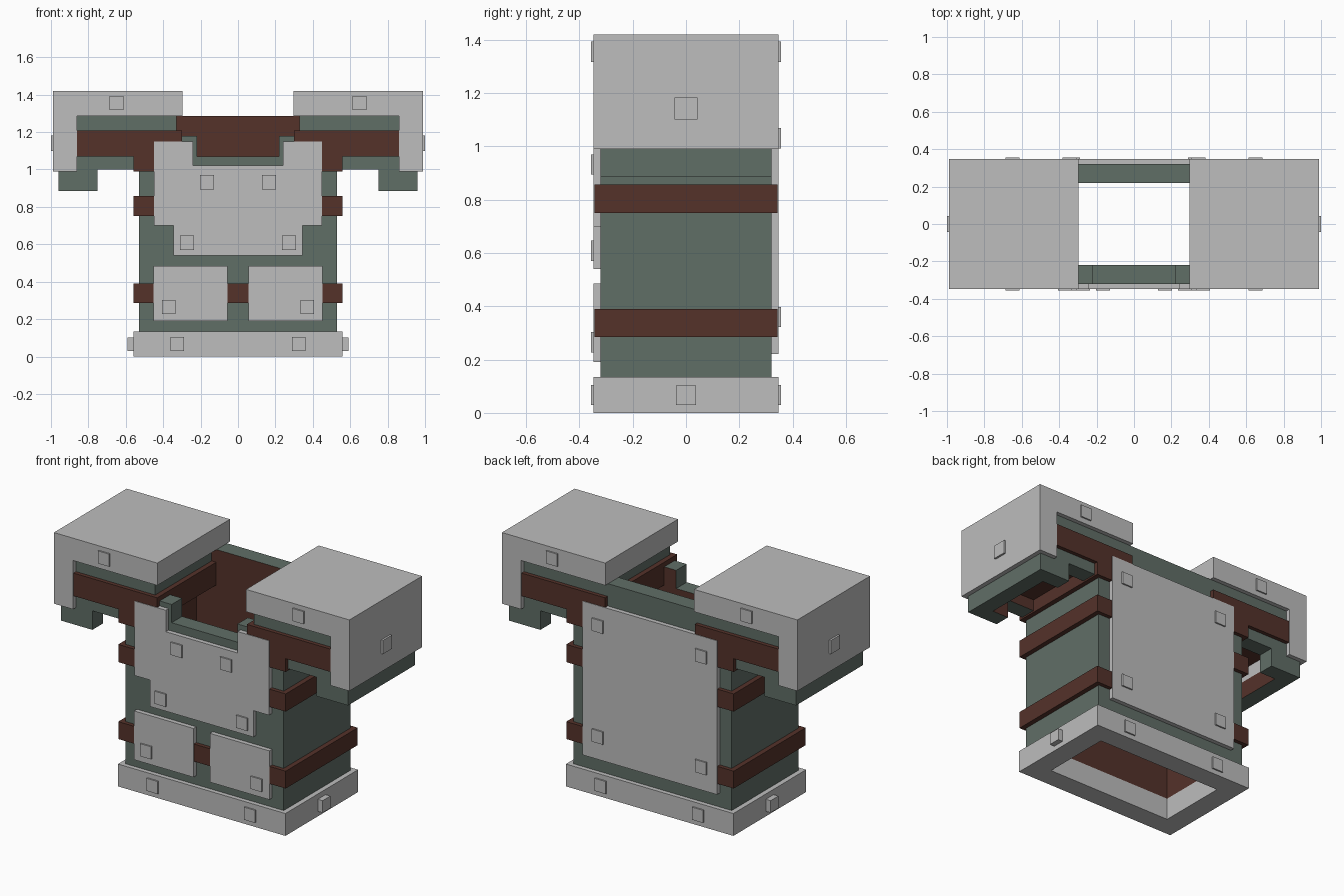
import bpy, bmesh
from mathutils import Vector

if "Cube" in bpy.data.objects:
    bpy.data.objects.remove(bpy.data.objects["Cube"])


def material(name, rgb):
    m = bpy.data.materials.new(name)
    m.use_nodes = True
    m.diffuse_color = (*rgb, 1)
    m.node_tree.nodes["Principled BSDF"].inputs["Base Color"].default_value = (*rgb, 1)
    return m


STEEL = material("pale steel", (0.51, 0.51, 0.51))
CLOTH = material("green cloth", (0.118, 0.156, 0.134))
LEATHER = material("brown leather", (0.089, 0.032, 0.023))


def finish(name, bm, mat, lining=None):
    """Make the object; faces turned along 'lining' become leather."""
    bmesh.ops.recalc_face_normals(bm, faces=bm.faces)
    if lining:
        for f in bm.faces:
            f.material_index = int(f.normal.dot(Vector(lining)) > 0.9)
    me = bpy.data.meshes.new(name)
    bm.to_mesh(me)
    bm.free()
    me.materials.append(mat)
    if lining:
        me.materials.append(LEATHER)
    ob = bpy.data.objects.new(name, me)
    bpy.context.collection.objects.link(ob)
    return ob


def prism(name, outline, y0, y1, mat, lining=None):
    """Extrude an x-z outline from y0 to y1."""
    bm = bmesh.new()
    face = bm.faces.new([bm.verts.new((x, y0, z)) for x, z in outline])
    ext = bmesh.ops.extrude_face_region(bm, geom=[face])
    verts = [g for g in ext["geom"] if isinstance(g, bmesh.types.BMVert)]
    bmesh.ops.translate(bm, verts=verts, vec=(0, y1 - y0, 0))
    return finish(name, bm, mat, lining)


def box(name, x, y, z, mat, lining=None):
    return prism(name, [(x[0], z[0]), (x[1], z[0]), (x[1], z[1]), (x[0], z[1])],
                 y[0], y[1], mat, lining)


def ring(name, outer, inner, z0, z1, mat):
    """Rectangular band around the body."""
    bm = bmesh.new()
    corners = [(-1, -1), (1, -1), (1, 1), (-1, 1)]
    loops = [[bm.verts.new((sx * a, sy * b, z)) for sx, sy in corners]
             for (a, b), z in ((outer, z0), (outer, z1), (inner, z1), (inner, z0))]
    for i in range(4):
        p, q = loops[i], loops[(i + 1) % 4]
        for j in range(4):
            k = (j + 1) % 4
            bm.faces.new((p[j], p[k], q[k], q[j]))
    return finish(name, bm, mat)


def mirrored(half):
    return half + [(-x, z) for x, z in reversed(half)]


def span(s, a, b):
    return tuple(sorted((s * a, s * b)))


IN, OUT, PLATE = 0.22, 0.32, 0.347

# Cloth front and back with sleeve ends
sleeve = [(0.96, 1.285), (0.96, 0.885), (0.75, 0.885), (0.75, 1.0), (0.53, 1.0), (0.53, 0.135)]
neck = [(0.22, 1.07), (0.22, 1.18), (0.33, 1.18), (0.33, 1.285)]
prism("cloth_front", mirrored(neck + sleeve), -OUT, -IN, CLOTH, (0, 1, 0))
prism("cloth_back", mirrored(sleeve), IN, OUT, CLOTH, (0, -1, 0))

# Belt and body straps
ring("belt", (0.56, 0.347), (0.43, IN), 0, 0.135, STEEL)
for name, z0, z1 in (("lower_strap", 0.285, 0.39), ("upper_strap", 0.75, 0.857)):
    ring(name, (0.56, 0.344), (0.45, 0.24), z0, z1, LEATHER)

# Chest plate and back plate
prism("chest_plate", mirrored([(0.24, 1.02), (0.24, 1.15), (0.45, 1.15), (0.45, 0.7),
                               (0.345, 0.7), (0.345, 0.54)]), -PLATE, -OUT, STEEL)
box("back_plate", (-0.45, 0.45), (OUT, PLATE), (0.22, 1.15), STEEL)


def bolt(name, x, z, side):
    y = (-0.356, -0.34) if side < 0 else (0.34, 0.356)
    box(name, (x - 0.037, x + 0.037), y, (z - 0.038, z + 0.038), STEEL)


for s, label in ((1, "left"), (-1, "right")):
    # Side wall, sleeve top and outer sleeve
    box(label + "_side", span(s, 0.43, 0.53), (-IN, IN), (0.135, 1.0), CLOTH, (-s, 0, 0))
    box(label + "_sleeve_top", span(s, 0.33, 0.86), (-IN, IN), (1.2, 1.285), CLOTH, (0, 0, -1))
    box(label + "_sleeve_outer", span(s, 0.86, 0.96), (-IN, IN), (0.885, 1.285), CLOTH, (-s, 0, 0))

    # Shoulder strap with armpit tab
    prism(label + "_shoulder_strap",
          [(s * x, z) for x, z in ((0.3, 1.07), (0.3, 1.208), (0.87, 1.208), (0.87, 1.07),
                                   (0.56, 1.07), (0.56, 0.99), (0.45, 0.99), (0.45, 1.07))],
          -0.344, 0.344, LEATHER)

    # Shoulder pad
    prism(label + "_shoulder_pad",
          [(s * x, z) for x, z in ((0.297, 1.285), (0.297, 1.42), (0.988, 1.42),
                                   (0.988, 0.99), (0.86, 0.99), (0.86, 1.285))],
          -PLATE, PLATE, STEEL)

    # Front pouch plate
    box(label + "_pouch", span(s, 0.055, 0.452), (-PLATE, -OUT), (0.19, 0.485), STEEL)

    # Bolts
    for part, x, z in (("pad", 0.65, 1.355), ("chest_top", 0.165, 0.932),
                       ("chest_low", 0.273, 0.608), ("pouch", 0.37, 0.265),
                       ("belt", 0.325, 0.067)):
        bolt(f"{label}_{part}_front_bolt", s * x, z, -1)
    for part, x, z in (("pad", 0.65, 1.355), ("plate_top", 0.345, 1.03),
                       ("plate_low", 0.345, 0.36), ("belt", 0.325, 0.067)):
        bolt(f"{label}_{part}_back_bolt", s * x, z, 1)
    box(label + "_pad_side_bolt", span(s, 0.98, 1.0), (-0.043, 0.043), (1.1, 1.183), STEEL)
    box(label + "_belt_side_bolt", span(s, 0.55, 0.592), (-0.037, 0.037), (0.03, 0.103), STEEL)
